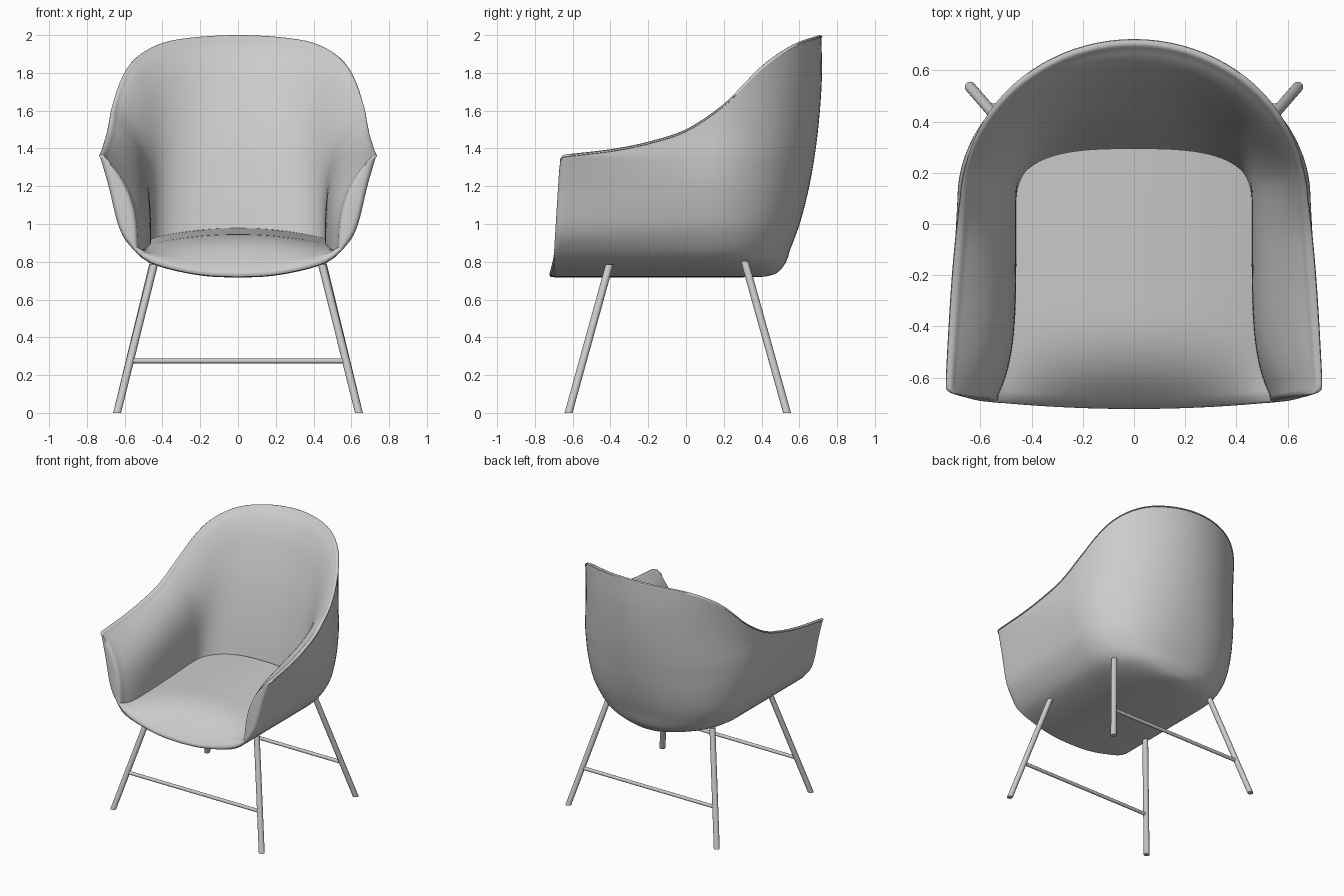
import bpy, bmesh, math
from mathutils import Vector

if "Cube" in bpy.data.objects:
    bpy.data.objects.remove(bpy.data.objects["Cube"])


def curve(pts, t):
    """Smooth interpolation through (t, value) pairs."""
    if t <= pts[0][0]:
        return pts[0][1]
    if t >= pts[-1][0]:
        return pts[-1][1]
    n = len(pts)
    i = max(k for k in range(n - 1) if pts[k][0] <= t)

    def slope(k):
        a, b = pts[max(k - 1, 0)], pts[min(k + 1, n - 1)]
        return (b[1] - a[1]) / (b[0] - a[0])
    h = pts[i + 1][0] - pts[i][0]
    s = (t - pts[i][0]) / h
    return ((2*s**3 - 3*s*s + 1) * pts[i][1] + (s**3 - 2*s*s + s) * h * slope(i)
            + (3*s*s - 2*s**3) * pts[i + 1][1] + (s**3 - s*s) * h * slope(i + 1))


# profiles of the shell
BOWL = [(0, .716), (.15, .722), (.28, .741), (.42, .776), (.5, .813), (.55, .86)]
FLOOR_BACK = [(0, .1), (.2, .38), (.36, .445), (.5, .48), (.8, .52), (1, .55)]
BACK = [(.86, .55), (1, .602), (1.2, .653), (1.4, .687), (1.6, .709), (1.8, .72), (2, .716)]
SIDE = [(.86, .55), (.92, .592), (1, .632), (1.2, .68), (1.35, .69), (1.5, .678), (1.7, .668), (2, .668)]
FRONT = [(.86, .55), (.92, .6), (1, .636), (1.2, .685), (1.36, .731)]
RIM = [(-.66, 1.355), (-.4, 1.385), (-.2, 1.425), (0, 1.49), (.2, 1.62), (.3, 1.72),
       (.4, 1.82), (.5, 1.895), (.6, 1.95), (.715, 1.987)]
INNER_BACK = [(0, .285), (.3, .355), (.57, .44), (.83, .555), (.92, .61), (.97, .65), (1, .69)]
ARC, RUN = 22, 20
STATIONS = [(i / ARC, 0) for i in range(ARC + 1)] + [(1, i / RUN) for i in range(1, RUN + 1)]


def plan(st, w, wf, yb, yc, yf, p, flare=1):
    """Point on a half U-shaped outline: rounded back, then a run to the front."""
    a = st[0] * math.pi / 2
    if st[1] > 0:
        return w + (wf - w) * st[1] ** flare, yc + (yf - yc) * st[1]
    return w * math.sin(a) ** p, yc + (yb - yc) * max(math.cos(a), 0) ** p


def half_object(name, rings, caps=(), up=False):
    """Skin a list of rings, close the end strip, mirror across x."""
    bm = bmesh.new()
    grid = [[bm.verts.new(p) for p in r] for r in rings]
    for a, b in zip(grid, grid[1:]):
        for i in range(len(a) - 1):
            bm.faces.new((a[i], a[i + 1], b[i + 1], b[i]))
    for q in caps:
        bm.faces.new([grid[-1][k] for k in q])
    bmesh.ops.remove_doubles(bm, verts=bm.verts, dist=.0005)
    bmesh.ops.recalc_face_normals(bm, faces=bm.faces)
    if up and sum(f.normal.z for f in bm.faces) < 0:
        bmesh.ops.reverse_faces(bm, faces=bm.faces)
    me = bpy.data.meshes.new(name)
    bm.to_mesh(me)
    bm.free()
    ob = bpy.data.objects.new(name, me)
    bpy.context.collection.objects.link(ob)
    m = ob.modifiers.new("mirror", 'MIRROR')
    m.merge_threshold = .001
    smooth(ob)
    return ob


def smooth(ob):
    bpy.ops.object.select_all(action='DESELECT')
    ob.select_set(True)
    bpy.context.view_layer.objects.active = ob
    bpy.ops.object.shade_smooth_by_angle(angle=math.radians(50))


# shell: bowl floor, outer wall, rolled rim, padded inner wall
NF, NW = 14, 24
RIM_ROLL = ((-.25, .002), (-.15, .009), (.35, .013), (.8, .008))


def shell_ring(st, cap=0):
    rim_y = plan(st, .66, .72, .715, .1, -.66, 1)[1]
    zr = curve(RIM, rim_y)
    floor, outer, inner = [], [], []
    turn, push = .04 * (1 - math.cos(cap)), .03 * math.sin(cap)
    for i in range(NF):
        q = i / NF
        w = .55 * q
        x, y = plan(st, w, w, curve(FLOOR_BACK, q), .1, -.67, .85)
        floor.append(Vector((x, y - push, curve(BOWL, w))))
    for i in range(NW + 1):
        v = 1 - (1 - i / NW) ** 1.3
        z = .86 + (zr - .86) * v
        yf = -.668 + .03 * v
        tip = turn * v ** 8
        x, y = plan(st, curve(SIDE, z), curve(FRONT, z), curve(BACK, z), .1, yf,
                    .85 + .15 * min(1, (z - .86) / .4))
        outer.append(Vector((x - tip, y - push, z - tip)))
        x, y = plan(st, .46 + .19 * v ** 4, .53 + .175 * v ** 2.8, curve(INNER_BACK, v),
                    .05 + .05 * v, yf, .65 + .35 * v ** 2, 5 - 4 * v ** 3)
        inner.append(Vector((x - tip, y - push, z - tip)))
    if cap:
        for o, n in zip(outer, inner):
            d = min(.025, .42 * (o.x - n.x)) * (1 - math.cos(cap))
            o.x -= d
            n.x += d
    rim = [outer[-1].lerp(inner[-1], f) + Vector((0, 0, h)) for f, h in RIM_ROLL]
    return floor + outer + rim + inner[::-1]


rings = [shell_ring(s) for s in STATIONS]
rings += [shell_ring(STATIONS[-1], math.radians(a)) for a in (22, 45, 67, 90)]
last = len(rings[0]) - 1
caps = [(NF + i, NF + i + 1, last - i - 1, last - i) for i in range(NW)]
caps.append([NF + NW + k for k in range(len(RIM_ROLL) + 2)])
half_object("shell", rings, caps)


# seat: crowned pad that rolls down to the front lip
def seat_height(x, y):
    t = min(max((-.3 - y) / .41, 0), 1) ** 3
    top = .978 - .05 * (x / .46) ** 2 - .05 * (.29 - y)
    return top * (1 - t) + (curve(BOWL, x) + .035) * t


def seat_ring(st, lip=None):
    out = []
    for i in range(15):
        k = 1.02 * i / 14
        x, y = plan(st, .46 * k, .53 * k, .05 + .24 * k, .05, -.715 + .025 * k * k, .67, 5)
        z = seat_height(x, y)
        if lip:
            y += lip[0]
            z = curve(BOWL, x) + lip[1]
        out.append(Vector((x, y, z)))
    return out


rings = [seat_ring(s) for s in STATIONS]
rings += [seat_ring(STATIONS[-1], l) for l in ((-.007, .025), (-.008, .015), (-.002, .004), (.03, .001))]
half_object("seat", rings, up=True)


# legs and stretchers
def rod(name, a, b, r, horizontal=False):
    a, b = Vector(a), Vector(b)
    bm = bmesh.new()
    bmesh.ops.create_cone(bm, cap_ends=True, segments=20, radius1=r, radius2=r, depth=1)
    for v in bm.verts:
        c = a if v.co.z < 0 else b
        v.co = c + (Vector((0, v.co.x, v.co.y)) if horizontal else Vector((v.co.x, v.co.y, 0)))
    bmesh.ops.recalc_face_normals(bm, faces=bm.faces)
    me = bpy.data.meshes.new(name)
    bm.to_mesh(me)
    bm.free()
    ob = bpy.data.objects.new(name, me)
    bpy.context.collection.objects.link(ob)
    smooth(ob)


for part, foot_y, top_y, top_z in (("front", -.622, -.405, .785), ("back", .535, .31, .805)):
    for side, s in (("left", -1), ("right", 1)):
        rod(f"{part}_leg_{side}", (.64 * s, foot_y, 0), (.445 * s, top_y, top_z), .021)
    f = .275 / top_z
    x, y = .64 - .195 * f, foot_y + (top_y - foot_y) * f
    rod(f"{part}_stretcher", (-x, y, .275), (x, y, .275), .013, True)
